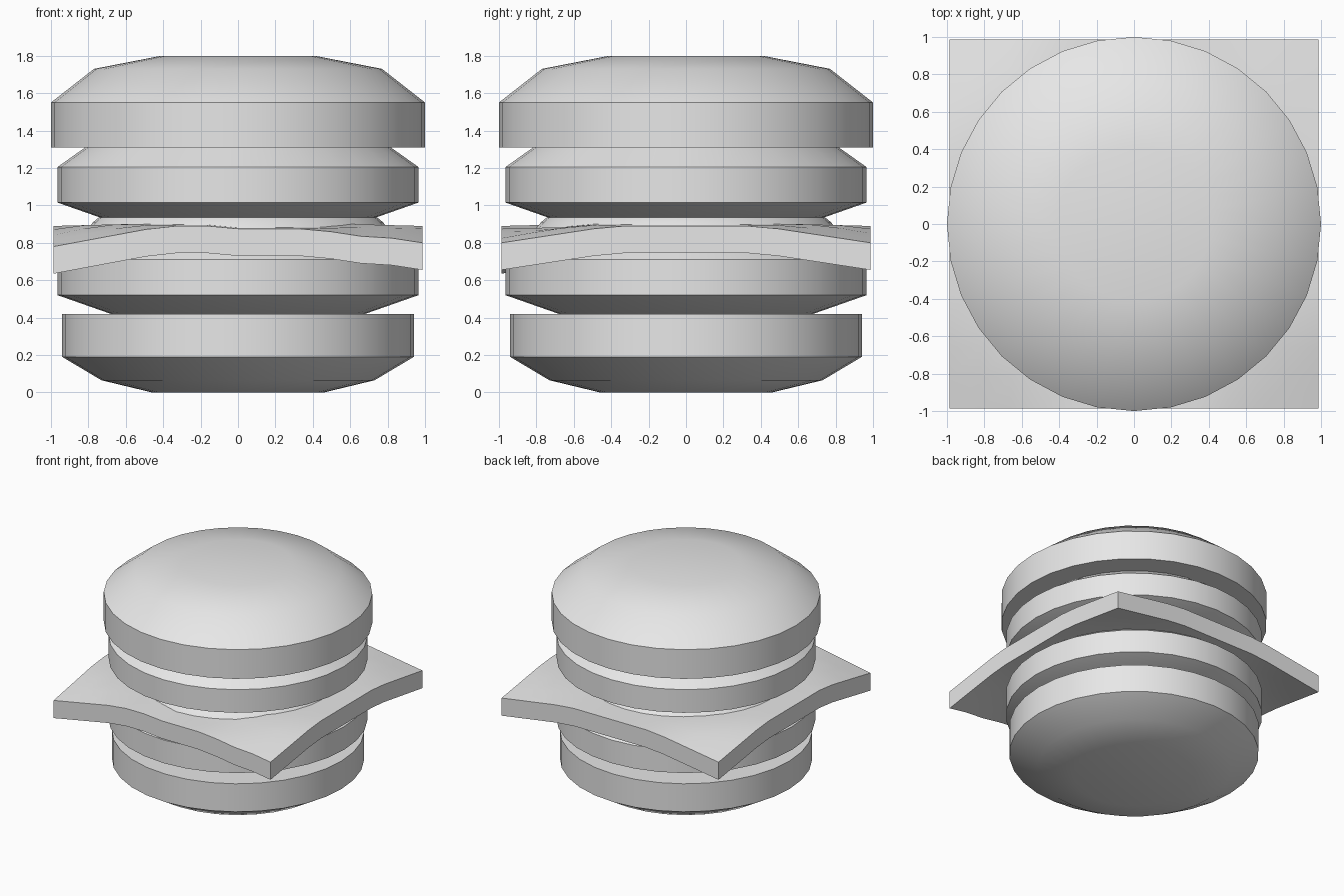
import bpy, bmesh, math

cube = bpy.data.objects.get("Cube")
if cube:
    bpy.data.objects.remove(cube, do_unlink=True)

grey = bpy.data.materials.new("plain grey")
grey.use_nodes = True
colour = (0.8, 0.8, 0.8, 1)
grey.diffuse_color = colour
grey.node_tree.nodes["Principled BSDF"].inputs["Base Color"].default_value = colour

SIDES = 32


def finish(bm, name):
    """Turn a bmesh into a named, smooth-shaded object with sharp rims."""
    bmesh.ops.recalc_face_normals(bm, faces=bm.faces)
    mesh = bpy.data.meshes.new(name)
    bm.to_mesh(mesh)
    bm.free()
    mesh.materials.append(grey)
    obj = bpy.data.objects.new(name, mesh)
    bpy.context.collection.objects.link(obj)
    bpy.ops.object.select_all(action="DESELECT")
    obj.select_set(True)
    bpy.context.view_layer.objects.active = obj
    bpy.ops.object.shade_smooth_by_angle(angle=math.radians(30))
    return obj


def turned(name, profile):
    """Round solid from (radius, height) points, bottom to top."""
    bm = bmesh.new()
    rings = []
    for r, z in profile:
        ring = []
        for i in range(SIDES):
            a = math.tau * i / SIDES
            ring.append(bm.verts.new((r * math.cos(a), r * math.sin(a), z)))
        rings.append(ring)
    for low, high in zip(rings, rings[1:]):
        for i in range(SIDES):
            j = (i + 1) % SIDES
            bm.faces.new((low[i], low[j], high[j], high[i]))
    bm.faces.new(rings[0][::-1])
    bm.faces.new(rings[-1])
    return finish(bm, name)


# Buns
turned("bottom_bun", [(0.46, 0), (0.73, 0.065), (0.94, 0.19), (0.94, 0.42)])
turned("top_bun", [(1, 1.31), (1, 1.55), (0.77, 1.73), (0.41, 1.80)])

# Two matching patties
for name, base in (("lower_patty", 0.42), ("upper_patty", 0.915)):
    turned(name, [(0.68, base), (0.965, base + 0.1),
                  (0.965, base + 0.29), (0.81, base + 0.4)])

# Thin round layer between the cheese and the upper patty
turned("middle_layer", [(0.80, 0.88), (0.775, 0.91), (0.745, 0.935)])


# Square cheese slice with drooping corners
def cheese_height(x, y):
    ax, ay = abs(x), abs(y)
    z = 0.915 - 0.025 * max(ax, ay)
    droop = 0.11 if x < 0 and y < 0 else 0.09
    z -= droop * max(0, (ax + ay - 1.4) / 0.6)
    if y < -0.6 and -0.1 < x < 0.7:
        z -= 0.015
    return z


HALF, THICK = 0.986, 0.145
bm = bmesh.new()
bmesh.ops.create_grid(bm, x_segments=12, y_segments=12, size=1)
for v in bm.verts:
    x, y = v.co.x, v.co.y
    v.co = (x * HALF, y * HALF, cheese_height(x, y))
under = bmesh.ops.extrude_face_region(bm, geom=bm.faces[:])["geom"]
bmesh.ops.translate(bm, vec=(0, 0, -THICK),
                    verts=[g for g in under if isinstance(g, bmesh.types.BMVert)])
finish(bm, "cheese_slice")
